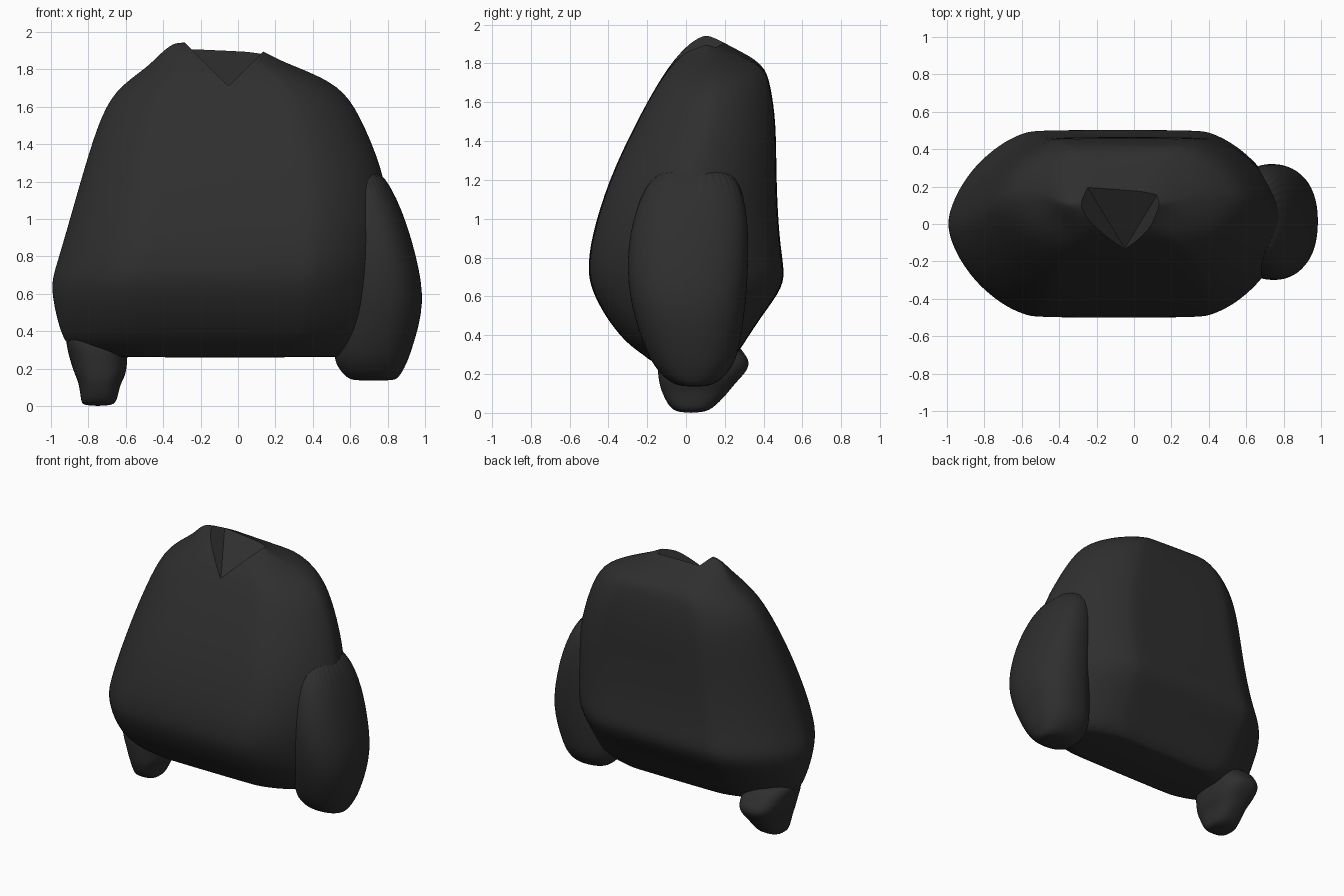
import bpy, bmesh, math

if "Cube" in bpy.data.objects:
    bpy.data.objects.remove(bpy.data.objects["Cube"])

cloth = bpy.data.materials.new("charcoal cloth")
cloth.diffuse_color = (0.028, 0.028, 0.028, 1)
cloth.use_nodes = True
cloth.node_tree.nodes["Principled BSDF"].inputs["Base Color"].default_value = cloth.diffuse_color


def ring_points(xl, xr, yf, yb, flat, power, n=8):
    """Closed outline: flat front and back, rounded ends left and right."""
    xm, ym = (xl + xr) / 2, (yf + yb) / 2
    half = (xr - xl) / 2
    pts = []
    quads = ((1, 1, False), (-1, 1, True), (-1, -1, False), (1, -1, True))
    for sx, sy, rev in quads:
        depth = (yb - ym) if sy > 0 else (ym - yf)
        for i in range(n):
            k = n - i if rev else i
            t = math.pi / 2 * k / n
            c, s = max(math.cos(t), 0) ** (2 / power), max(math.sin(t), 0) ** (2 / power)
            if flat == 0 or k < n:
                x = flat * half + (1 - flat) * half * c
                pts.append((xm + sx * x, ym + sy * depth * s))
            else:
                pts.append((xm + sx * flat * half, ym + sy * depth))
        if flat > 0 and not rev:
            pts.append((xm + sx * flat * half, ym + sy * depth))
    return pts


def loft(name, rings, flat=0, power=2, lean=0):
    """Skin a stack of (z, left, right, front, back) outlines."""
    bm = bmesh.new()
    loops = []
    for z, xl, xr, yf, yb in rings:
        w = min(max((z - 1.75) / 0.15, 0), 1) * lean
        loops.append([bm.verts.new((x, y, z - w * (x + 0.27)))
                      for x, y in ring_points(xl, xr, yf, yb, flat, power)])
    for a, b in zip(loops, loops[1:]):
        for i in range(len(a)):
            j = (i + 1) % len(a)
            bm.faces.new((a[i], a[j], b[j], b[i]))
    bm.faces.new(loops[0][::-1])
    bm.faces.new(loops[-1])
    bmesh.ops.recalc_face_normals(bm, faces=bm.faces)
    mesh = bpy.data.meshes.new(name)
    bm.to_mesh(mesh)
    bm.free()
    obj = bpy.data.objects.new(name, mesh)
    bpy.context.collection.objects.link(obj)
    mesh.materials.append(cloth)
    for p in mesh.polygons:
        p.use_smooth = True
    sub = obj.modifiers.new("soften", 'SUBSURF')
    sub.levels = sub.render_levels = 2
    return obj


# Padded body, from hem to shoulders
body = loft("padded_body", [
    (0.26, -0.64, 0.50, -0.15, 0.20),
    (0.265, -0.76, 0.60, -0.18, 0.22),
    (0.30, -0.89, 0.68, -0.22, 0.26),
    (0.36, -0.94, 0.73, -0.31, 0.30),
    (0.50, -0.98, 0.78, -0.42, 0.39),
    (0.65, -1.005, 0.80, -0.495, 0.505),
    (0.75, -0.975, 0.81, -0.505, 0.505),
    (0.90, -0.93, 0.82, -0.49, 0.48),
    (1.20, -0.845, 0.80, -0.40, 0.465),
    (1.50, -0.755, 0.68, -0.255, 0.465),
    (1.69, -0.665, 0.575, -0.15, 0.435),
    (1.80, -0.49, 0.40, -0.08, 0.405),
    (1.88, -0.41, 0.24, -0.01, 0.25),
    (1.93, -0.35, 0.14, 0.05, 0.16),
    (1.945, -0.30, 0.10, 0.09, 0.12)], flat=0.47, power=1.65, lean=0.09)

# Right sleeve, hanging free at the bottom
loft("right_sleeve", [
    (0.135, 0.62, 0.83, 0.00, 0.09),
    (0.15, 0.58, 0.86, -0.08, 0.16),
    (0.22, 0.52, 0.90, -0.15, 0.23),
    (0.30, 0.51, 0.93, -0.20, 0.27),
    (0.55, 0.52, 1.005, -0.29, 0.31),
    (0.80, 0.53, 0.955, -0.31, 0.325),
    (1.04, 0.54, 0.885, -0.27, 0.32),
    (1.30, 0.50, 0.755, -0.15, 0.25)], power=2.3)

# Left cuff, poking out below the hem
loft("left_cuff", [
    (0.0, -0.83, -0.67, -0.04, 0.09),
    (0.03, -0.84, -0.645, -0.09, 0.15),
    (0.12, -0.85, -0.63, -0.13, 0.23),
    (0.16, -0.87, -0.60, -0.14, 0.26),
    (0.25, -0.90, -0.59, -0.15, 0.35),
    (0.33, -0.92, -0.59, -0.16, 0.28),
    (0.42, -0.92, -0.62, -0.12, 0.22)], power=2.6)

# V-neck cutter: triangle seen from the front, ending on a slanted back plane
tri = ((-0.05, 1.71), (0.22, 1.98), (-0.32, 1.98))
verts = [(x, -1, z) for x, z in tri]
verts += [(x, -0.13 + (z - 1.71) * 1.65, z) for x, z in tri]
faces = [(0, 1, 2), (5, 4, 3), (0, 3, 4, 1), (1, 4, 5, 2), (2, 5, 3, 0)]
mesh = bpy.data.meshes.new("neck_cutter")
mesh.from_pydata(verts, [], faces)
bm = bmesh.new()
bm.from_mesh(mesh)
bmesh.ops.recalc_face_normals(bm, faces=bm.faces)
bm.to_mesh(mesh)
bm.free()
mesh.materials.append(cloth)
cutter = bpy.data.objects.new("neck_cutter", mesh)
bpy.context.collection.objects.link(cutter)
cutter.hide_render = True
cutter.display_type = 'WIRE'
cut = body.modifiers.new("v_neck", 'BOOLEAN')
cut.operation = 'DIFFERENCE'
cut.solver = 'EXACT'
cut.object = cutter

# Bake the body and keep the neck edges crisp
bpy.context.view_layer.objects.active = body
body.select_set(True)
for m in [m.name for m in body.modifiers]:
    bpy.ops.object.modifier_apply(modifier=m)
bpy.ops.object.shade_smooth_by_angle(angle=math.radians(35))
bpy.data.objects.remove(cutter)
